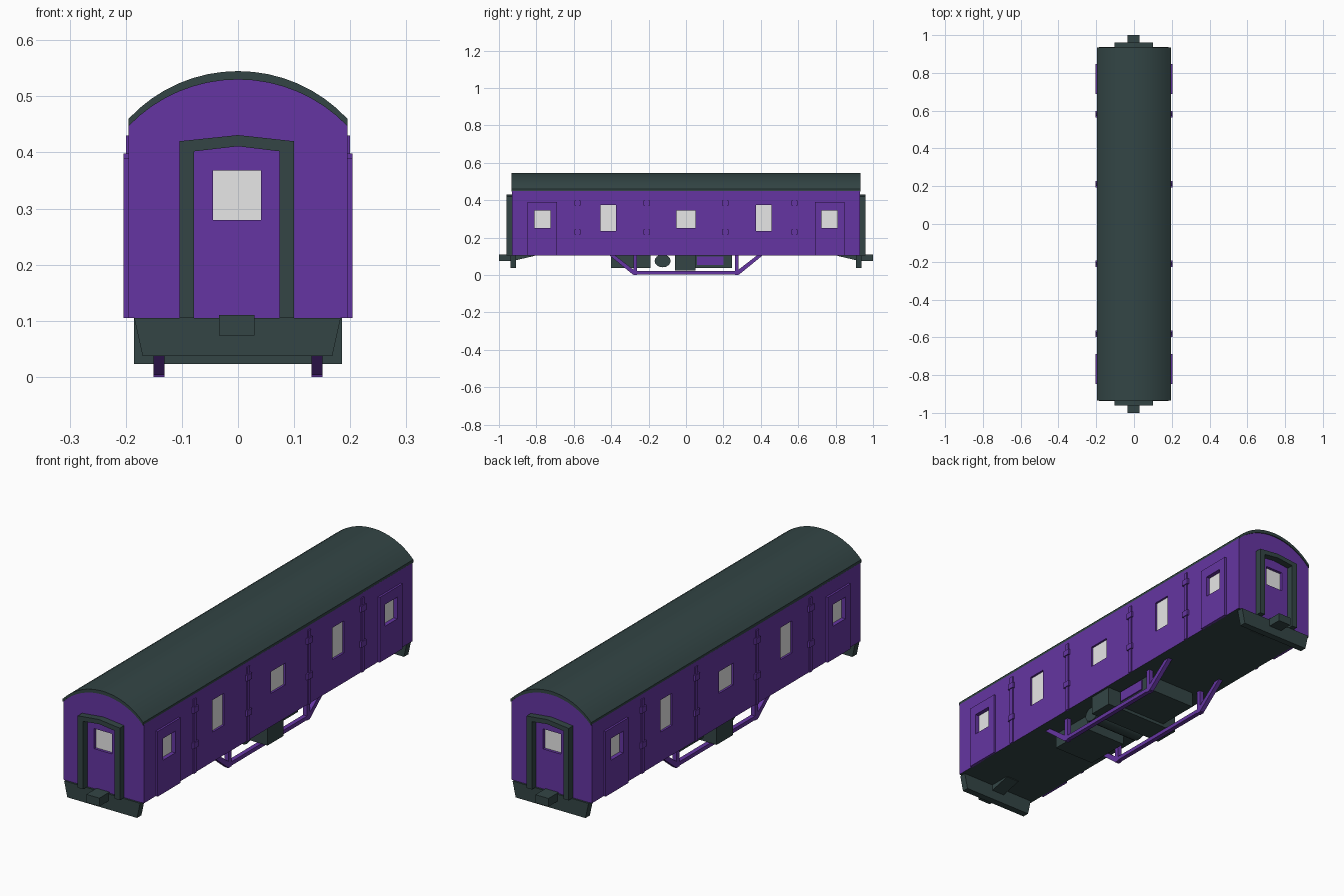
import bpy, bmesh, math
from mathutils import Vector

old = bpy.data.objects.get("Cube")
if old:
    bpy.data.objects.remove(old, do_unlink=True)


def material(name, rgb):
    m = bpy.data.materials.new(name)
    m.use_nodes = True
    m.diffuse_color = (*rgb, 1)
    m.node_tree.nodes["Principled BSDF"].inputs["Base Color"].default_value = (*rgb, 1)
    return m


PURPLE = material("purple paint", (0.13, 0.036, 0.36))
DARK = material("dark slate", (0.033, 0.06, 0.06))
GLASS = material("pale glass", (0.8, 0.8, 0.8))


def finish(name, bm, *mats):
    bmesh.ops.recalc_face_normals(bm, faces=bm.faces)
    me = bpy.data.meshes.new(name)
    bm.to_mesh(me)
    bm.free()
    ob = bpy.data.objects.new(name, me)
    bpy.context.collection.objects.link(ob)
    for m in mats:
        me.materials.append(m)
    return ob


def add_box(bm, x, y, z):
    vs = bmesh.ops.create_cube(bm, size=1)["verts"]
    for v in vs:
        v.co = [r[0] + (c + 0.5) * (r[1] - r[0]) for r, c in zip((x, y, z), v.co)]
    return vs


def box(name, x, y, z, mat):
    bm = bmesh.new()
    add_box(bm, x, y, z)
    return finish(name, bm, mat)


def prism(name, points, axis, lo, hi, *mats):
    """Extrude a 2D outline along x (points are y, z) or y (points are x, z)."""
    bm = bmesh.new()
    place = (lambda p: (lo, *p)) if axis == "x" else (lambda p: (p[0], lo, p[1]))
    face = bm.faces.new([bm.verts.new(place(p)) for p in points])
    new = bmesh.ops.extrude_face_region(bm, geom=[face])["geom"]
    step = Vector((hi - lo, 0, 0)) if axis == "x" else Vector((0, hi - lo, 0))
    bmesh.ops.translate(bm, vec=step, verts=[v for v in new if isinstance(v, bmesh.types.BMVert)])
    return finish(name, bm, *mats)


def activate(ob):
    bpy.ops.object.select_all(action="DESELECT")
    ob.select_set(True)
    bpy.context.view_layer.objects.active = ob


def smooth(ob):
    activate(ob)
    bpy.ops.object.shade_smooth_by_angle(angle=math.radians(30))


def cut(ob, cutter):
    activate(ob)
    mod = ob.modifiers.new("openings", "BOOLEAN")
    mod.operation, mod.solver, mod.object = "DIFFERENCE", "EXACT", cutter
    bpy.ops.object.modifier_apply(modifier=mod.name)


def arch(half, edge, top, n=16):
    rise = top - edge
    r = (half * half + rise * rise) / (2 * rise)
    a = math.asin(half / r)
    return [(r * math.sin(a - 2 * a * i / n), top - r + r * math.cos(a - 2 * a * i / n))
            for i in range(n + 1)]


SIDE, END, FLOOR = 0.195, 0.93, 0.105

# Window openings: centre y, half width, bottom, top
windows = [(0, 0.05, 0.25, 0.345)]
for s in (-1, 1):
    windows += [(s * 0.415, 0.041, 0.235, 0.375), (s * 0.768, 0.043, 0.25, 0.345)]
end_window = ((-0.045, 0.041), (0.28, 0.368))

cutters, panes = bmesh.new(), bmesh.new()
for s in (-1, 1):
    for y, w, lo, hi in windows:
        add_box(cutters, sorted((s * 0.183, s * 0.25)), (y - w, y + w), (lo, hi))
        add_box(panes, sorted((s * 0.18, s * 0.186)), (y - w, y + w), (lo, hi))
    add_box(cutters, end_window[0], sorted((s * 0.915, s * 0.99)), end_window[1])
    add_box(panes, end_window[0], sorted((s * 0.912, s * 0.918)), end_window[1])
cutter = finish("window_cutter", cutters)
cutter.hide_render = True
finish("window_glass", panes, GLASS)

# Coach body with arched ends and a dark floor
outline = [(-SIDE, FLOOR), (SIDE, FLOOR)] + arch(SIDE, 0.45, 0.532)
body = prism("coach_body", outline, "y", -END, END, PURPLE, DARK)
cut(body, cutter)
for p in body.data.polygons:
    p.material_index = int(p.normal.z < -0.9 and p.center.z < FLOOR + 0.01)

# Curved roof shell
roof = prism("roof", arch(SIDE, 0.46, 0.545) + arch(SIDE, 0.447, 0.53)[::-1],
             "y", -END - 0.004, END + 0.004, DARK)
smooth(roof)

for s, side in ((-1, "right"), (1, "left")):
    xs = sorted((s * (SIDE - 0.003), s * 0.204))
    for y, place in ((-0.768, "front"), (0.768, "rear")):
        # Side doors with raised window surrounds
        door = box(f"{side}_{place}_door", xs, (y - 0.079, y + 0.079), (FLOOR, 0.39), PURPLE)
        cut(door, cutter)

    # Ribs between the side panels, with collars
    ribs = bmesh.new()
    for y in (-0.58, -0.21, 0.21, 0.58):
        add_box(ribs, sorted((s * 0.19, s * 0.2)), (y - 0.009, y + 0.009), (FLOOR, 0.43))
        for z in (0.23, 0.385):
            add_box(ribs, xs, (y - 0.017, y + 0.017), (z - 0.013, z + 0.013))
    finish(f"{side}_ribs", ribs, PURPLE)

    # Truss rod below the floor, with uprights
    lower = [(-0.41, FLOOR), (-0.285, 0.003), (0.285, 0.003), (0.41, FLOOR)]
    upper = [(0.38, FLOOR), (0.27, 0.02), (-0.27, 0.02), (-0.38, FLOOR)]
    rod = sorted((s * 0.131, s * 0.151))
    prism(f"{side}_truss_rod", lower + upper, "x", *rod, PURPLE)
    posts = bmesh.new()
    for y in (-0.272, 0.272):
        add_box(posts, rod, (y - 0.01, y + 0.01), (0, FLOOR))
    finish(f"{side}_truss_posts", posts, PURPLE)
    box(f"{side}_equipment_panel", sorted((s * 0.119, s * 0.126)), (0.06, 0.2), (0.053, 0.1), PURPLE)

# Equipment under the floor
box("battery_box", (-0.1, 0.1), (-0.4, -0.19), (0.037, FLOOR), DARK)
box("centre_box", (-0.185, 0.185), (-0.06, 0.052), (0.023, FLOOR), DARK)
box("long_box", (-0.12, 0.12), (0.05, 0.245), (0.037, FLOOR), DARK)
ring = [(-0.125 + 0.043 * math.cos(i * math.pi / 8), 0.075 + 0.034 * math.sin(i * math.pi / 8))
        for i in range(16)]
smooth(prism("air_tank", ring, "x", -0.13, 0.13, DARK))

for s, place in ((-1, "front"), (1, "rear")):
    # Gangway frame around the end door
    frame = [(-0.104, FLOOR), (-0.104, 0.42), (0, 0.431), (0.1, 0.42), (0.1, FLOOR),
             (0.074, FLOOR), (0.074, 0.402), (0, 0.411), (-0.078, 0.402), (-0.078, FLOOR)]
    prism(f"{place}_gangway_frame", frame, "y", *sorted((s * 0.925, s * 0.96)), DARK)

    # Tapered headstock plate
    plate = [(-0.185, FLOOR), (0.183, FLOOR), (0.168, 0.037), (-0.17, 0.037)]
    prism(f"{place}_headstock", plate, "y", *sorted((s * 0.908, s * 0.938)), DARK)

    # Coupler head with a drawbar wedge behind
    bar = [(s * 1.0, 0.11), (s * 1.0, 0.074), (s * 0.93, 0.074), (s * 0.81, 0.102), (s * 0.81, 0.11)]
    prism(f"{place}_coupler", bar, "x", -0.034, 0.029, DARK)

bpy.data.objects.remove(cutter, do_unlink=True)
